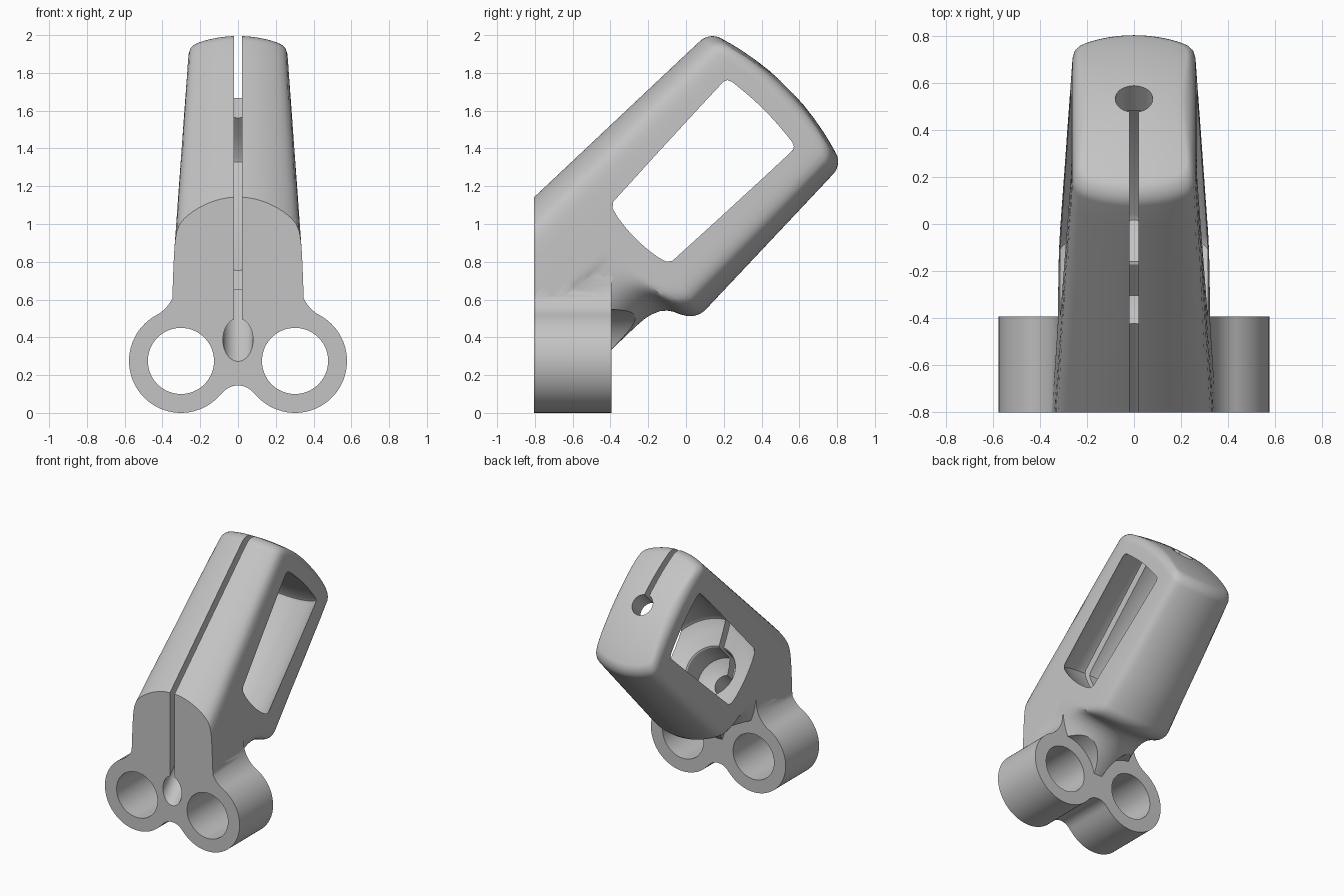
import bpy
import bmesh
from math import sin, cos, pi, radians
from mathutils import Matrix, Vector

if "Cube" in bpy.data.objects:
    bpy.data.objects.remove(bpy.data.objects["Cube"], do_unlink=True)

# The holder's axis leans back 45 degrees
TILT = Matrix.Translation((0, 0, 1.19)) @ Matrix.Rotation(radians(-45), 4, 'X')
N = 112
ANGLES = [2 * pi * i / N for i in range(N)]


def loft(name, rings, matrix=Matrix()):
    """Skin closed rings of equal length and cap both ends."""
    n = len(rings[0])
    verts = [matrix @ Vector(p) for ring in rings for p in ring]
    faces = [tuple(range(n))[::-1], tuple(range(len(verts) - n, len(verts)))]
    for k in range(len(rings) - 1):
        for i in range(n):
            j = (i + 1) % n
            faces.append((k * n + i, k * n + j, k * n + n + j, k * n + n + i))
    mesh = bpy.data.meshes.new(name)
    mesh.from_pydata(verts, [], faces)
    obj = bpy.data.objects.new(name, mesh)
    bpy.context.collection.objects.link(obj)
    return obj


def revolve(name, profile, matrix):
    return loft(name, [[(r * cos(a), r * sin(a), s) for a in ANGLES] for r, s in profile], matrix)


def box(name, lo, hi, matrix=Matrix()):
    ring = [(lo[0], lo[1]), (hi[0], lo[1]), (hi[0], hi[1]), (lo[0], hi[1])]
    return loft(name, [[(x, y, z) for x, y in ring] for z in (lo[2], hi[2])], matrix)


def rod_y(name, x, z, r, y0, y1):
    m = Matrix.Translation((x, y1, z)) @ Matrix.Rotation(radians(90), 4, 'X')
    return revolve(name, [(r, 0), (r, y1 - y0)], m)


def combine(obj, tool, operation):
    """Apply a boolean, drop the tool and tidy the mesh."""
    tool.hide_render = True
    mod = obj.modifiers.new("Combine", 'BOOLEAN')
    mod.operation, mod.solver, mod.object = operation, 'EXACT', tool
    mod.use_hole_tolerant = True
    bpy.ops.object.select_all(action='DESELECT')
    bpy.context.view_layer.objects.active = obj
    obj.select_set(True)
    bpy.ops.object.modifier_apply(modifier=mod.name)
    bpy.data.objects.remove(tool, do_unlink=True)
    bm = bmesh.new()
    bm.from_mesh(obj.data)
    bmesh.ops.remove_doubles(bm, verts=bm.verts, dist=0.00002)
    bm.to_mesh(obj.data)
    bm.free()


# Body section: a circle with two flattened, tapering sides, narrowing to a neck below
NECK = [(-1.0, 0.2), (-0.9, 0.325), (-0.78, 0.328), (-0.7, 0.33), (-0.64, 0.335), (-0.6, 0.345),
        (-0.56, 0.362), (-0.53, 0.387), (-0.51, 0.415), (-0.495, 0.45), (-0.475, 0.482),
        (-0.45, 0.508), (-0.42, 0.523), (-0.39, 0.5287)]


def body_radius(s, a, neck=None):
    full = 0.517 - 0.03 * s
    width = 0.297 - 0.052 * s
    r = full
    if neck:
        b = min(1, max(0, (-sin(a) - 0.05) / 0.4))
        r = neck + (full - neck) * b * b * (3 - 2 * b)
    return (r ** -20 + (abs(cos(a)) / width) ** 20) ** (-1 / 20)


def dome(rho):
    return 0.757 - 0.35 * rho * rho


def section(s, neck=None):
    return [(body_radius(s, a, neck) * cos(a), body_radius(s, a, neck) * sin(a), s) for a in ANGLES]


body_rings = [section(s, neck) for s, neck in NECK] + [section(s) for s in (-0.1, 0.2, 0.5)]
# Rounded rim, then the domed end
FILLET = 0.065
for step in range(9):
    q = step / 8 * pi / 2
    ring = []
    for a in ANGLES:
        rho = body_radius(0.62, a) - FILLET * (1 - cos(q))
        ring.append((rho * cos(a), rho * sin(a), dome(rho) - FILLET * (1 - sin(q))))
    body_rings.append(ring)
for scale in (0.85, 0.7, 0.5, 0.3):
    ring = []
    for a in ANGLES:
        rho = (body_radius(0.62, a) - FILLET) * scale
        ring.append((rho * cos(a), rho * sin(a), dome(rho)))
    body_rings.append(ring)
body_rings.append([(0.03 * cos(a), 0.03 * sin(a), dome(0.03)) for a in ANGLES])
holder = loft("clamp_holder", body_rings, TILT)

# Clearance behind the two tube clamps
CX, CZ, CR = 0.302, 0.275, 0.275
for side in (-1, 1):
    combine(holder, rod_y("clearance", side * CX, CZ, CR - 0.001, -0.41, -0.05), 'DIFFERENCE')


# Clamp block: two lobes blended into a central stem
def arc(cx, cz, r, a0, a1, n):
    return [(cx + r * cos(radians(a0 + (a1 - a0) * i / n)),
             cz + r * sin(radians(a0 + (a1 - a0) * i / n))) for i in range(n + 1)]


half = arc(0, 0.037, 0.108, 90, 38.4, 8)
half += arc(CX, CZ, CR, -141.6, 60.96, 44)[1:]
half += arc(0.536, 0.7, 0.211, 240.96, 180, 10)[1:]
half += [(0.3, 0.8), (0.2, 0.87)]
outline = half + [(-x, z) for x, z in reversed(half[1:])]
block = loft("block", [[(x, y, z) for x, z in outline] for y in (-0.395, -0.9)])
combine(holder, block, 'UNION')

# Flat front face
combine(holder, box("front_cut", (-2, -3, -1), (2, -0.804, 3)), 'DIFFERENCE')

# Narrow slot above the axis
combine(holder, box("slot", (-0.02, -0.8, -1.43), (0.02, -0.013, 1.03), TILT), 'DIFFERENCE')

# Tube holes
for side in (-1, 1):
    combine(holder, rod_y("tube_hole", side * CX, CZ, 0.175, -1, -0.3), 'DIFFERENCE')

# Axial bore with a stepped cavity, which breaks through the flat sides as windows
cavity = [(0.08, -1.4), (0.08, -0.68), (0.135, -0.655), (0.186, -0.617), (0.186, -0.43),
          (0.193, -0.419), (0.3, -0.384), (0.35, -0.364), (0.373, -0.35), (0.384, -0.325),
          (0.373, 0.54), (0.366, 0.56), (0.35, 0.57), (0.2, 0.598), (0.08, 0.606), (0.08, 1)]
combine(holder, revolve("cavity", cavity, TILT), 'DIFFERENCE')

# Plain grey finish
grey = bpy.data.materials.new("plain_grey")
grey.use_nodes = True
colour = (0.55, 0.55, 0.55, 1)
grey.diffuse_color = colour
grey.node_tree.nodes["Principled BSDF"].inputs["Base Color"].default_value = colour
holder.data.materials.clear()
holder.data.materials.append(grey)
for face in holder.data.polygons:
    face.material_index = 0
bpy.ops.object.select_all(action='DESELECT')
holder.select_set(True)
bpy.context.view_layer.objects.active = holder
bpy.ops.object.shade_smooth_by_angle(angle=radians(30))
